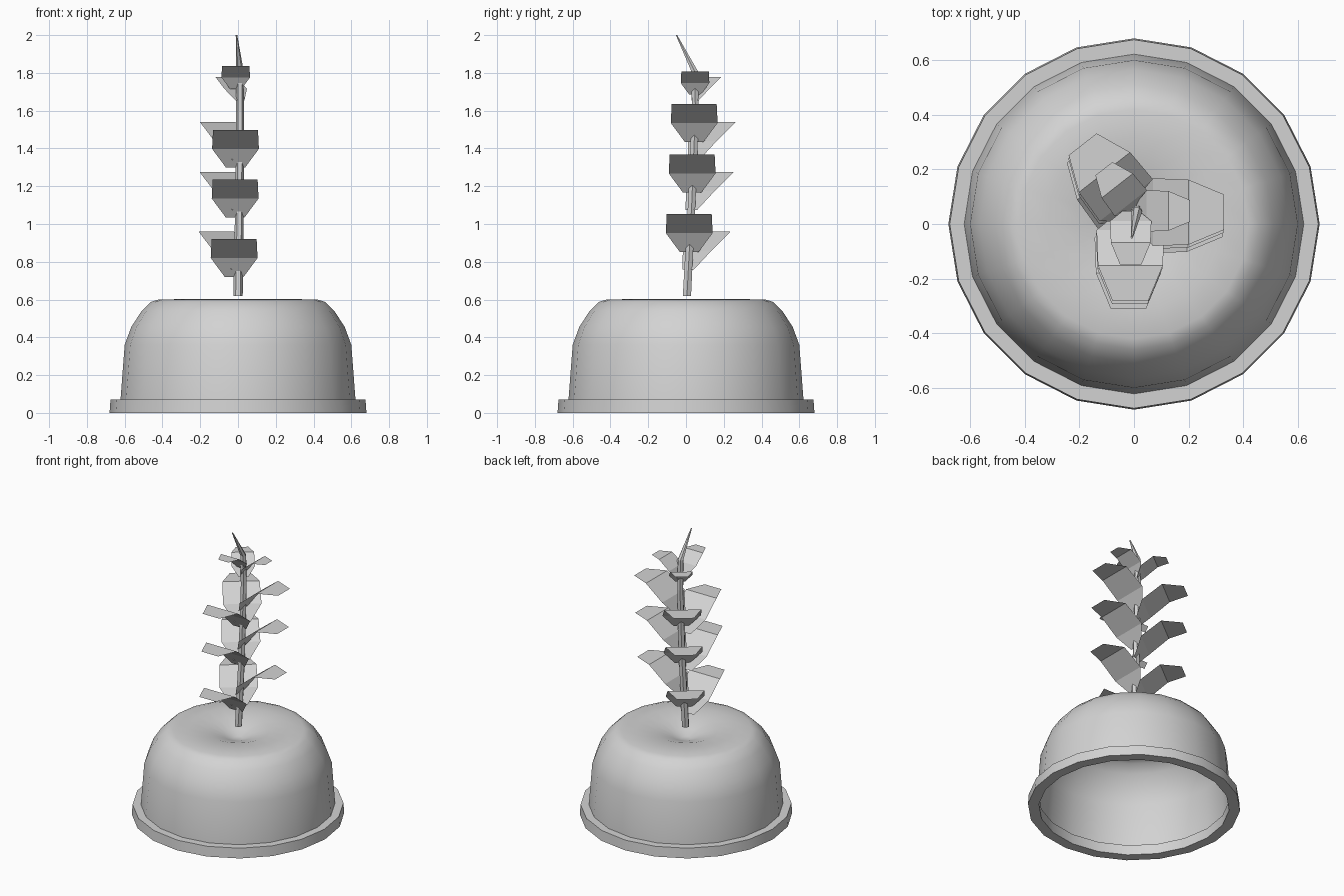
import bpy, bmesh
from math import cos, sin, pi, radians
from mathutils import Vector

cube = bpy.data.objects.get("Cube")
if cube:
    bpy.data.objects.remove(cube, do_unlink=True)

grey = bpy.data.materials.new("light grey")
grey.use_nodes = True
grey.diffuse_color = (0.65, 0.65, 0.65, 1)
bsdf = next(n for n in grey.node_tree.nodes if n.type == 'BSDF_PRINCIPLED')
bsdf.inputs["Base Color"].default_value = (0.65, 0.65, 0.65, 1)


def make_object(name, bm, smooth=None):
    mesh = bpy.data.meshes.new(name)
    bm.to_mesh(mesh)
    bm.free()
    mesh.materials.append(grey)
    obj = bpy.data.objects.new(name, mesh)
    bpy.context.collection.objects.link(obj)
    if smooth:
        bpy.ops.object.select_all(action='DESELECT')
        obj.select_set(True)
        bpy.context.view_layer.objects.active = obj
        bpy.ops.object.shade_smooth_by_angle(angle=radians(smooth))
    return obj


def loft(name, rings, sides, smooth=None, cap_start=False, cap_end=False, close=False):
    """Join horizontal rings given as (centre x, centre y, z, radius)."""
    bm = bmesh.new()
    loops = [[bm.verts.new((x + r * cos(2 * pi * i / sides), y + r * sin(2 * pi * i / sides), z))
              for i in range(sides)] for x, y, z, r in rings]
    pairs = list(zip(loops, loops[1:]))
    for a, b in pairs:
        for i in range(sides):
            j = (i + 1) % sides
            bm.faces.new((a[i], a[j], b[j], b[i]))
    if cap_start:
        bm.faces.new(loops[0][::-1])
    if cap_end:
        bm.faces.new(loops[-1])
    return make_object(name, bm, smooth)


# Hollow upturned pot: inner lip, rim, wall, rounded shoulder and dented top
pot_profile = [(0.61, 0.07), (0.61, 0.0), (0.68, 0.0), (0.675, 0.07), (0.622, 0.07),
               (0.60, 0.36), (0.565, 0.455), (0.51, 0.54), (0.46, 0.588), (0.42, 0.60),
               (0.32, 0.602), (0.20, 0.592), (0.09, 0.555), (0.03, 0.532)]
loft("pot", [(0, 0, z, r) for r, z in pot_profile], 20, smooth=40, cap_end=True)

# Stem: a bent six-sided tube with a pointed tip
stem_path = [(0.0, 0.005, 0.62, 0.025), (0.008, 0.03, 1.1, 0.023), (0.01, 0.05, 1.6, 0.021),
             (0.01, 0.045, 1.81, 0.02), (-0.008, -0.05, 2.0, 0.004)]
loft("stem", stem_path, 6, cap_start=True, cap_end=True)


def stem_centre(z):
    for a, b in zip(stem_path, stem_path[1:]):
        if z <= b[2]:
            return Vector(a[:3]).lerp(Vector(b[:3]), (z - a[2]) / (b[2] - a[2]))


# Leaf cross-lines from base to tip: distance out, rise, half width
leaf_profile = [(0.0, 0.0, 0.05), (0.06, 0.1, 0.124), (0.19, 0.2, 0.119), (0.32, 0.2, 0.065)]


def leaf(name, z, azimuth, size, shift):
    out = Vector((cos(azimuth), sin(azimuth), 0))
    side = Vector((-sin(azimuth), cos(azimuth), 0))
    base = stem_centre(z) + side * shift
    bm = bmesh.new()
    rows = [[bm.verts.new(base + (out * d + side * w * s + Vector((0, 0, h))) * size)
             for s in (-1, 1)] for d, h, w in leaf_profile]
    for a, b in zip(rows, rows[1:]):
        bm.faces.new((a[0], b[0], b[1], a[1]))
    make_object(name, bm)


# Three spiralling rows of leaves, the last of each row smaller
leaf_rows = {
    "front_leaf": (270, -0.022, (0.72, 1.035, 1.298, 1.715)),
    "left_leaf": (0, 0.0, (0.852, 1.168, 1.435, 1.685)),
    "back_leaf": (128, 0.0, (0.76, 1.075, 1.34, 1.655)),
}
for row, (angle, shift, heights) in leaf_rows.items():
    for n, z in enumerate(heights):
        leaf(f"{row}_{n + 1}", z, radians(angle), 0.61 if n == 3 else 1.0, shift)
